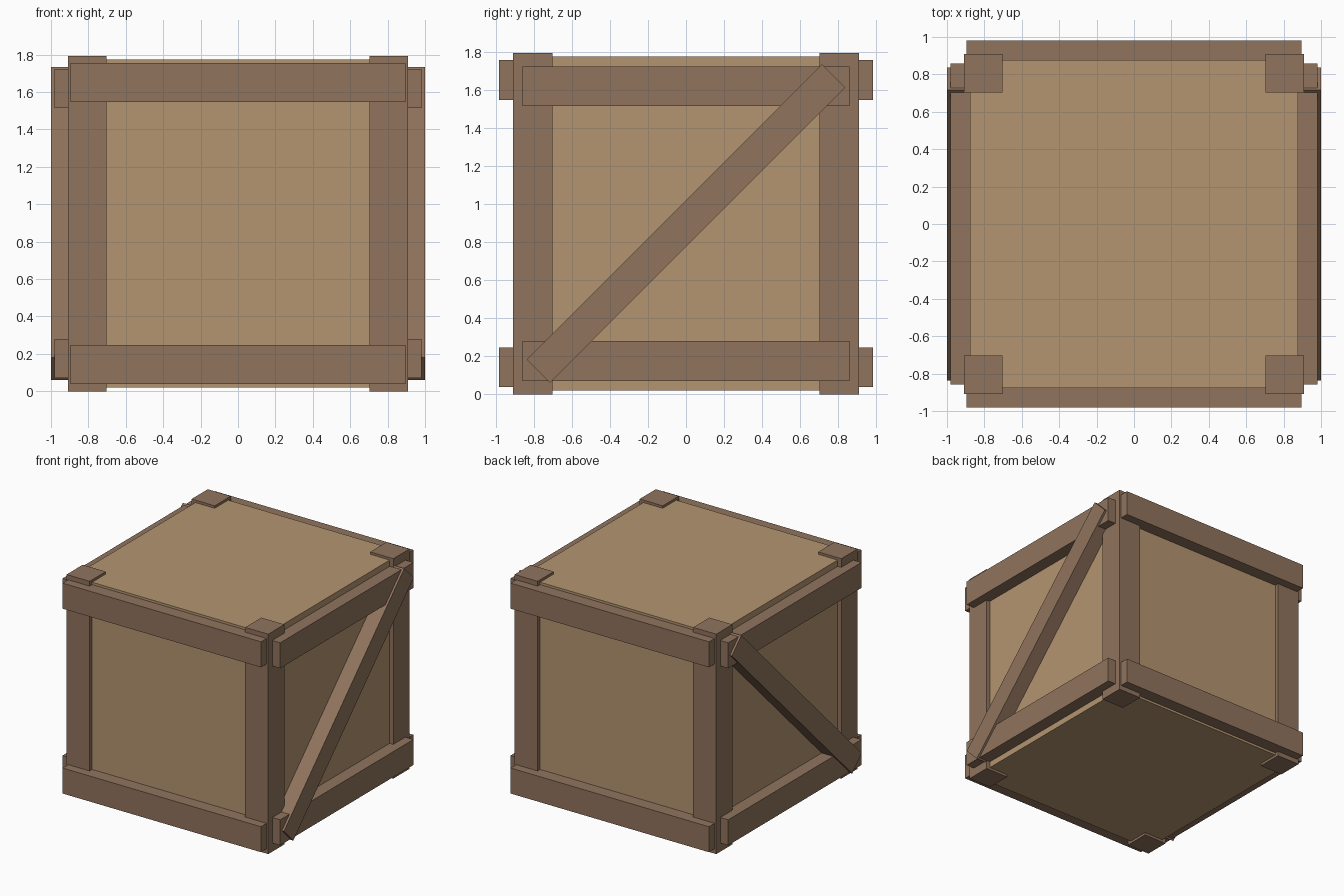
import bpy
import math

if "Cube" in bpy.data.objects:
    bpy.data.objects.remove(bpy.data.objects["Cube"], do_unlink=True)


def material(name, color):
    m = bpy.data.materials.new(name)
    m.use_nodes = True
    m.diffuse_color = color
    m.node_tree.nodes["Principled BSDF"].inputs["Base Color"].default_value = color
    return m


panel_wood = material("light wood", (0.46, 0.30, 0.165, 1))
frame_wood = material("brown wood", (0.28, 0.173, 0.11, 1))


def beam(name, center, size, mat, tilt=0):
    bpy.ops.mesh.primitive_cube_add(size=1, location=center, rotation=(tilt, 0, 0))
    ob = bpy.context.object
    ob.name = name
    ob.scale = size
    ob.data.materials.append(mat)
    return ob


MID = 0.897      # middle height of the crate
T = 0.208        # thickness of the square timbers

# Plain box inside the frame
beam("crate_box", (0, 0, MID), (1.754, 1.754, 1.754), panel_wood)

# Corner posts
for sx, side in ((1, "left"), (-1, "right")):
    for sy, end in ((-1, "front"), (1, "back")):
        beam(f"{end}_{side}_post", (sx * 0.806, sy * 0.806, MID), (T, T, 2 * MID), frame_wood)

# Horizontal rails: the front and back ones sit slightly further out in height
for sz, level in ((-1, "bottom"), (1, "top")):
    for s, end, side in ((-1, "front", "right"), (1, "back", "left")):
        beam(f"{end}_{level}_rail", (0, s * 0.878, MID + sz * 0.754),
             (1.79, T, T), frame_wood)
        beam(f"{side}_{level}_rail", (s * 0.878, 0, MID + sz * 0.722),
             (T, 1.716, T), frame_wood)

# Diagonal braces on both sides, rising toward the back
for s, side in ((1, "left"), (-1, "right")):
    beam(f"{side}_brace", (s * 0.914, 0, MID), (0.172, 2.195, 0.172), frame_wood, math.radians(45))
